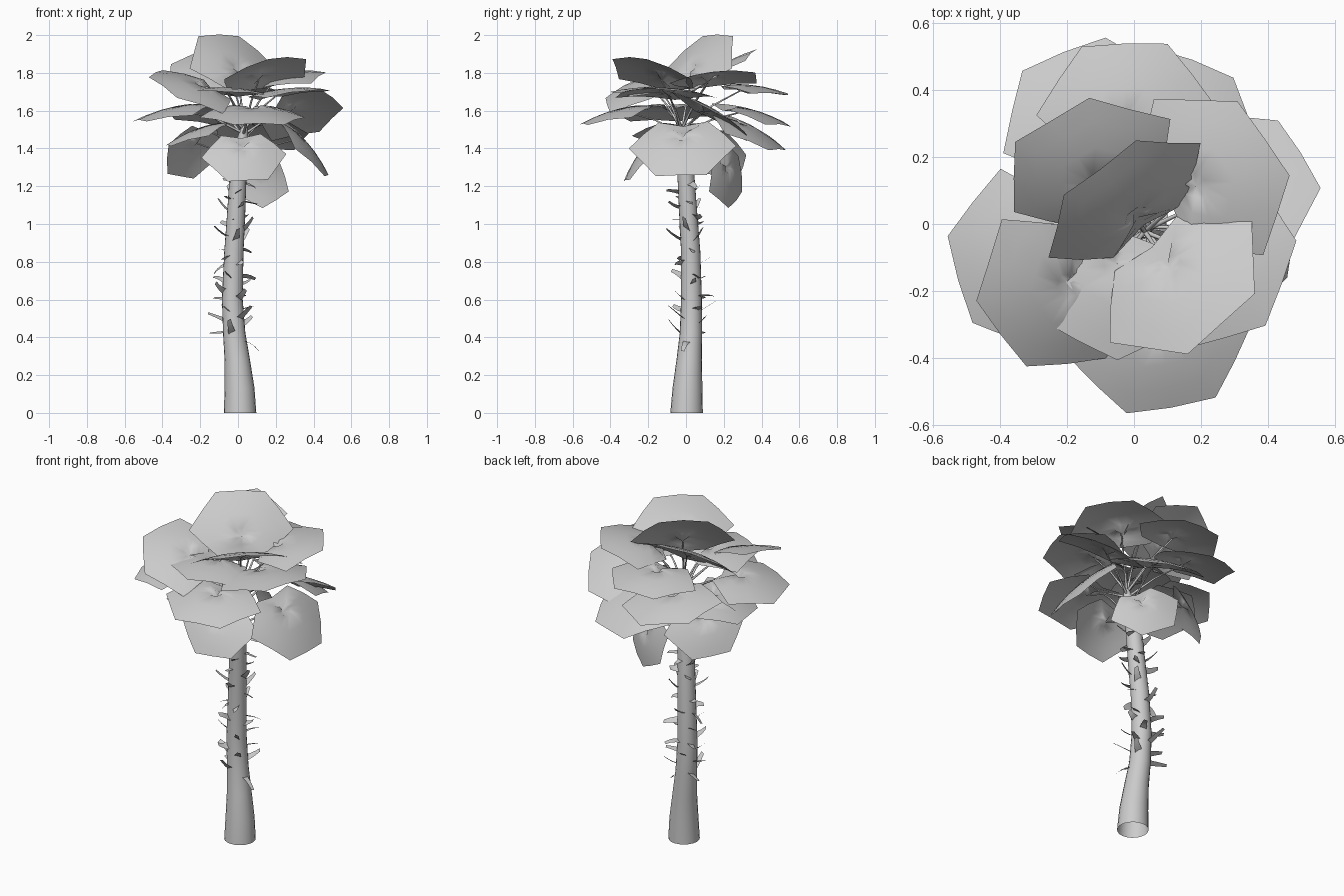
import bpy, bmesh, math, random
from mathutils import Matrix, Vector

random.seed(4)
if "Cube" in bpy.data.objects:
    bpy.data.objects.remove(bpy.data.objects["Cube"], do_unlink=True)

# One plain grey for the whole plant
grey = bpy.data.materials.new("plain grey")
grey.use_nodes = True
grey.diffuse_color = (0.6, 0.6, 0.6, 1)
grey.node_tree.nodes["Principled BSDF"].inputs["Base Color"].default_value = (0.6, 0.6, 0.6, 1)


def finish(name, bm):
    """Turn a bmesh into a smooth shaded object."""
    mesh = bpy.data.meshes.new(name)
    bm.to_mesh(mesh)
    bm.free()
    mesh.materials.append(grey)
    for face in mesh.polygons:
        face.use_smooth = True
    obj = bpy.data.objects.new(name, mesh)
    bpy.context.collection.objects.link(obj)
    return obj


def bridge(bm, a, b, closed=True):
    """Join two rows of vertices with quads."""
    count = len(a)
    for i in range(count if closed else count - 1):
        j = (i + 1) % count
        bm.faces.new((a[i], a[j], b[j], b[i]))


def tube(bm, points, radii, sides):
    """Sweep a tapering ring along a path."""
    rows = []
    for i, (point, radius) in enumerate(zip(points, radii)):
        along = points[min(i + 1, len(points) - 1)] - points[max(i - 1, 0)]
        turn = Vector((0, 0, 1)).rotation_difference(along)
        if i == 0 and point.z == 0:
            turn.identity()
        rows.append([bm.verts.new(point + turn @ Vector((
            radius * math.cos(math.tau * k / sides),
            radius * math.sin(math.tau * k / sides), 0))) for k in range(sides)])
    for a, b in zip(rows, rows[1:]):
        bridge(bm, a, b)


# Trunk: leaning, flared at the foot, open underneath (x, y, z, radius)
TRUNK = [(0.011, 0.003, 0, 0.086), (0.008, 0.008, 0.13, 0.079), (-0.004, 0.017, 0.28, 0.067),
         (-0.02, 0.026, 0.42, 0.059), (-0.03, 0.029, 0.6, 0.055), (-0.022, 0.025, 0.85, 0.051),
         (-0.01, 0.012, 1.05, 0.048), (0, 0, 1.25, 0.045), (0.02, -0.015, 1.42, 0.036),
         (0.035, -0.025, 1.52, 0.015)]


def trunk_at(z):
    """Trunk axis point and radius at a height."""
    for a, b in zip(TRUNK, TRUNK[1:]):
        if z <= b[2]:
            break
    t = (z - a[2]) / (b[2] - a[2])
    return Vector(a[:3]).lerp(Vector(b[:3]), t), a[3] + (b[3] - a[3]) * t


bm = bmesh.new()
tube(bm, [Vector(row[:3]) for row in TRUNK], [row[3] for row in TRUNK], 20)
finish("trunk", bm)

# Old leaf bases: short curled blades spiralling up the trunk
bm = bmesh.new()
BLADES = 40
for i in range(BLADES):
    t = i / (BLADES - 1)
    centre, radius = trunk_at(0.39 + 0.86 * t + random.uniform(-0.02, 0.02))
    place = Matrix.Translation(centre) @ Matrix.Rotation(i * 2.4 + random.uniform(-0.4, 0.4), 4, "Z")
    length = random.uniform(0.06, 0.11) * (1 - 0.35 * t)
    rise = random.uniform(-0.3, 0.8)
    curl = random.uniform(-0.6, 0.5)
    tilt = random.uniform(-0.8, 0.8)
    rows = []
    for s in (0, 0.35, 0.7, 1):
        half = 0.019 * (1 - 0.5 * s)
        x = radius - 0.008 + length * s
        z = length * (rise * s + curl * s * s)
        rows.append([bm.verts.new(place @ Vector((x, side * half, z + side * half * tilt)))
                     for side in (-1, 1)])
    for a, b in zip(rows, rows[1:]):
        bridge(bm, a, b, closed=False)
finish("old_leaf_bases", bm)

# Leaf blade outline, one half then mirrored: (forward, sideways)
HALF = [(0.25, 0.135), (0.15, 0.21), (0.04, 0.285), (-0.04, 0.21), (-0.115, 0.13)]
OUTLINE = HALF + [(-0.1, 0)] + [(u, -v) for u, v in reversed(HALF)] + [(0.255, 0)]


def leaf(name, hub, heading, pitch, roll, size):
    """Arched blade, puckered at the hub and folded behind it, on its stalk."""
    place = (Matrix.Translation(hub)
             @ Matrix.Rotation(math.radians(heading), 4, "Z")
             @ Matrix.Rotation(math.radians(-pitch), 4, "Y")
             @ Matrix.Rotation(math.radians(roll), 4, "X")
             @ Matrix.Scale(size, 4))
    bm = bmesh.new()
    middle = bm.verts.new(place @ Vector((0, 0, -0.03)))
    rows = []
    for scale in (0.15, 0.45, 0.75, 1):
        row = []
        for u, v in OUTLINE:
            fold = 0.03 if v == 0 and u < 0 else 0
            u, v = u * scale, v * scale
            row.append(bm.verts.new(place @ Vector((u, v, -0.6 * (u * u + v * v) - fold))))
        rows.append(row)
    for i in range(len(OUTLINE)):
        bm.faces.new((middle, rows[0][i], rows[0][(i + 1) % len(OUTLINE)]))
    for a, b in zip(rows, rows[1:]):
        bridge(bm, b, a)
    bmesh.ops.recalc_face_normals(bm, faces=bm.faces)
    end = middle.co.copy()
    finish(name + "_blade", bm)

    start, _ = trunk_at(min(1.5, max(1.28, end.z - 0.12)))
    bend = start.lerp(end, 0.5) + Vector((0, 0, 0.02))
    bm = bmesh.new()
    tube(bm, [start, bend, end], [0.008, 0.005, 0.004], 6)
    finish(name + "_stalk", bm)


# Crown: hub x, y, z, heading, pitch, roll, size
LEAVES = [
    (0.01, 0.02, 1.82, 127, 54, 0, 1),
    (0.1, -0.12, 1.79, -48, 30, 0, 1),
    (-0.1, 0.12, 1.8, 131, 30, -20, 1),
    (0.18, 0.11, 1.78, 35, 16, 0, 1),
    (-0.19, -0.18, 1.74, 220, 6, -24, 1),
    (-0.29, -0.1, 1.63, 196, -9, 0, 1),
    (-0.11, 0.29, 1.62, 113, -9, 8, 1),
    (0.27, 0.11, 1.62, 29, -6, -28, 1),
    (0.07, -0.31, 1.62, -80, -11, 0, 1),
    (-0.02, 0.3, 1.74, 92, -3, 0, 0.95),
    (0.03, -0.22, 1.41, -78, -51, 4, 0.8),
    (0.33, -0.02, 1.47, -3, -46, 2, 1),
    (0.12, 0.22, 1.3, 128, -61, 65, 0.75),
    (-0.23, 0.16, 1.44, 150, -56, 12, 0.8),
    (-0.17, -0.03, 1.52, 188, -17, 0, 0.9),
    (0.2, -0.09, 1.71, -20, 10, 0, 1),
    (0.1, 0.29, 1.54, 70, -25, 0, 1),
    (-0.05, -0.12, 1.72, 242, 6, 0, 1),
]
for number, (x, y, z, heading, pitch, roll, size) in enumerate(LEAVES, 1):
    leaf(f"leaf_{number}", Vector((x, y, z)), heading, pitch, roll, size)
